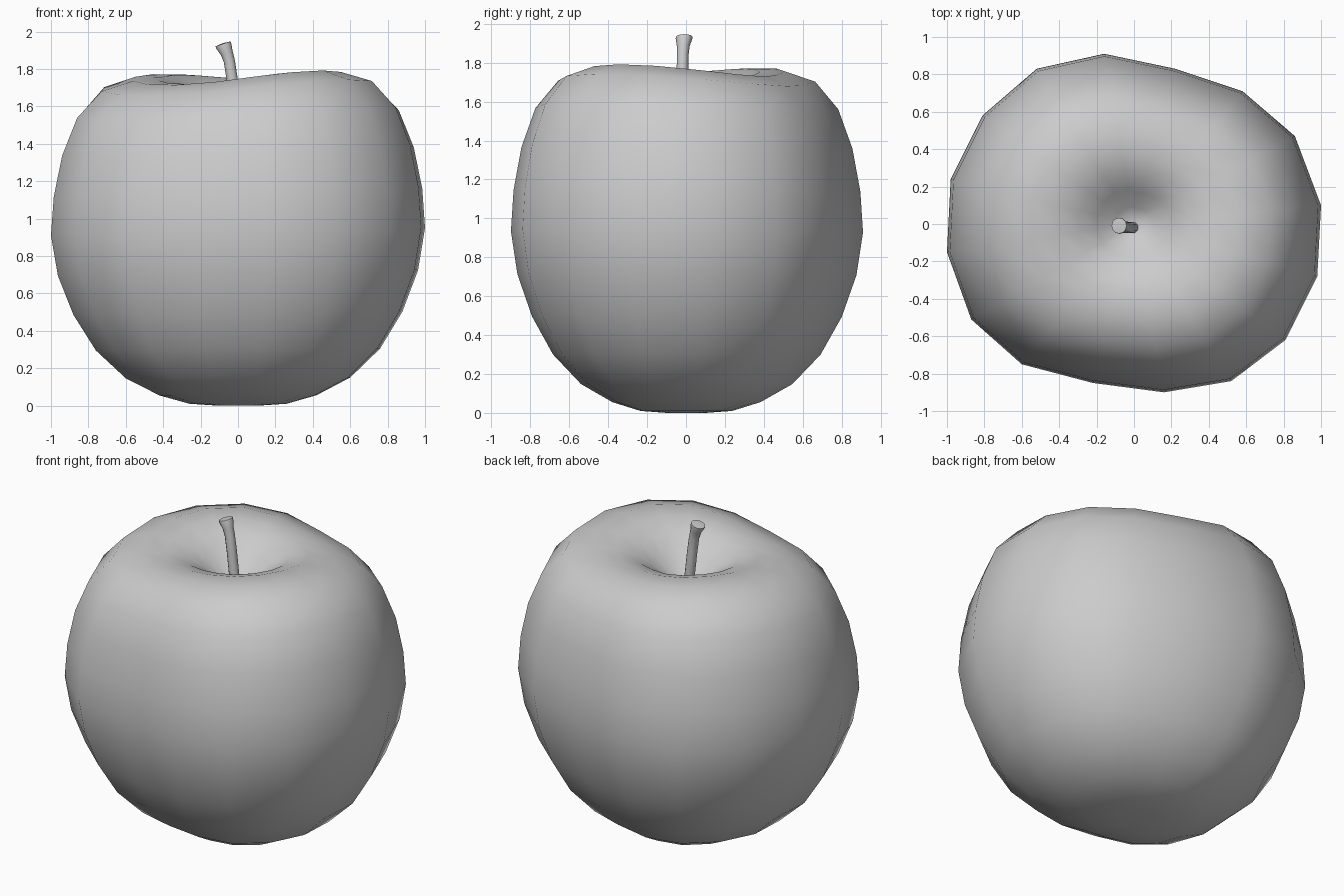
import bpy
import bmesh
from math import atan2, cos, sin, pi, radians
from mathutils import Matrix, Vector

cube = bpy.data.objects.get("Cube")
if cube:
    bpy.data.objects.remove(cube, do_unlink=True)

grey = bpy.data.materials.new("plain grey")
grey.use_nodes = True
grey.diffuse_color = (0.6, 0.6, 0.6, 1)
grey.node_tree.nodes["Principled BSDF"].inputs["Base Color"].default_value = (0.6, 0.6, 0.6, 1)


def skin(name, rings, start, end):
    """Join equal rings of points with quads and close both ends with a fan."""
    bm = bmesh.new()
    loops = [[bm.verts.new(p) for p in ring] for ring in rings]
    count = len(loops[0])
    for a, b in zip(loops, loops[1:]):
        for i in range(count):
            j = (i + 1) % count
            bm.faces.new((a[i], a[j], b[j], b[i]))
    for loop, tip in ((loops[0], start), (loops[-1], end)):
        centre = bm.verts.new(tip)
        for i in range(count):
            bm.faces.new((loop[i], loop[(i + 1) % count], centre))
    bmesh.ops.recalc_face_normals(bm, faces=bm.faces)
    mesh = bpy.data.meshes.new(name)
    bm.to_mesh(mesh)
    bm.free()
    mesh.materials.append(grey)
    obj = bpy.data.objects.new(name, mesh)
    bpy.context.collection.objects.link(obj)
    return obj


# Fruit body: one uneven outline, scaled up the profile and into the top hollow
outline = [(1, .1), (.86, .47), (.58, .71), (.22, .83), (-.16, .91), (-.52, .83),
           (-.81, .58), (-.98, .24), (-1, -.15), (-.87, -.51), (-.6, -.75),
           (-.22, -.85), (.16, -.9), (.52, -.84), (.81, -.62), (.98, -.28)]
profile = [(.11, 0), (.26, .01), (.42, .055), (.6, .148), (.76, .3), (.88, .495),
           (.963, .71), (1, .93), (.985, 1.14), (.94, 1.36), (.86, 1.56),
           (.73, 1.7), (.56, 1.752), (.42, 1.75), (.3, 1.715), (.2, 1.65),
           (.1, 1.57)]
rings = []
for scale, z in profile:
    lift = min(z / 1.7, 1) ** 3
    if z > 1.5 and scale < .5:
        lift *= scale / .5
    ring = []
    for x, y in outline:
        wave = .03 * lift * cos(2 * (atan2(y, x) + radians(40)))
        tilt = .022 * x * scale * min(z, 1)
        ring.append((x * scale, y * scale, max(0, z + wave + tilt)))
    rings.append(ring)
body = skin("fruit_body", rings, (0, 0, 0), (0, 0, 1.53))

# Stem: thin leaning tube that bends and flares at the cut end
path = [(0, -.02, 1.48, .03, 8), (-.032, -.018, 1.75, .03, 9),
        (-.046, -.017, 1.84, .03, 12), (-.06, -.014, 1.885, .033, 20),
        (-.077, -.01, 1.925, .043, 20), (-.08, -.009, 1.934, .042, 18)]
stem_rings = []
for x, y, z, r, lean in path:
    turn = Matrix.Rotation(-radians(lean), 3, "Y")
    stem_rings.append([Vector((x, y, z)) + turn @ Vector((r * cos(a), r * sin(a), 0))
                       for a in (2 * pi * i / 12 for i in range(12))])
stem = skin("stem", stem_rings, (0, -.02, 1.47), (-.082, -.009, 1.938))

# Smooth shading throughout, keeping only the cut end of the stem crisp
for obj, angle in ((body, 80), (stem, 50)):
    bpy.ops.object.select_all(action="DESELECT")
    obj.select_set(True)
    bpy.context.view_layer.objects.active = obj
    bpy.ops.object.shade_smooth_by_angle(angle=radians(angle))
